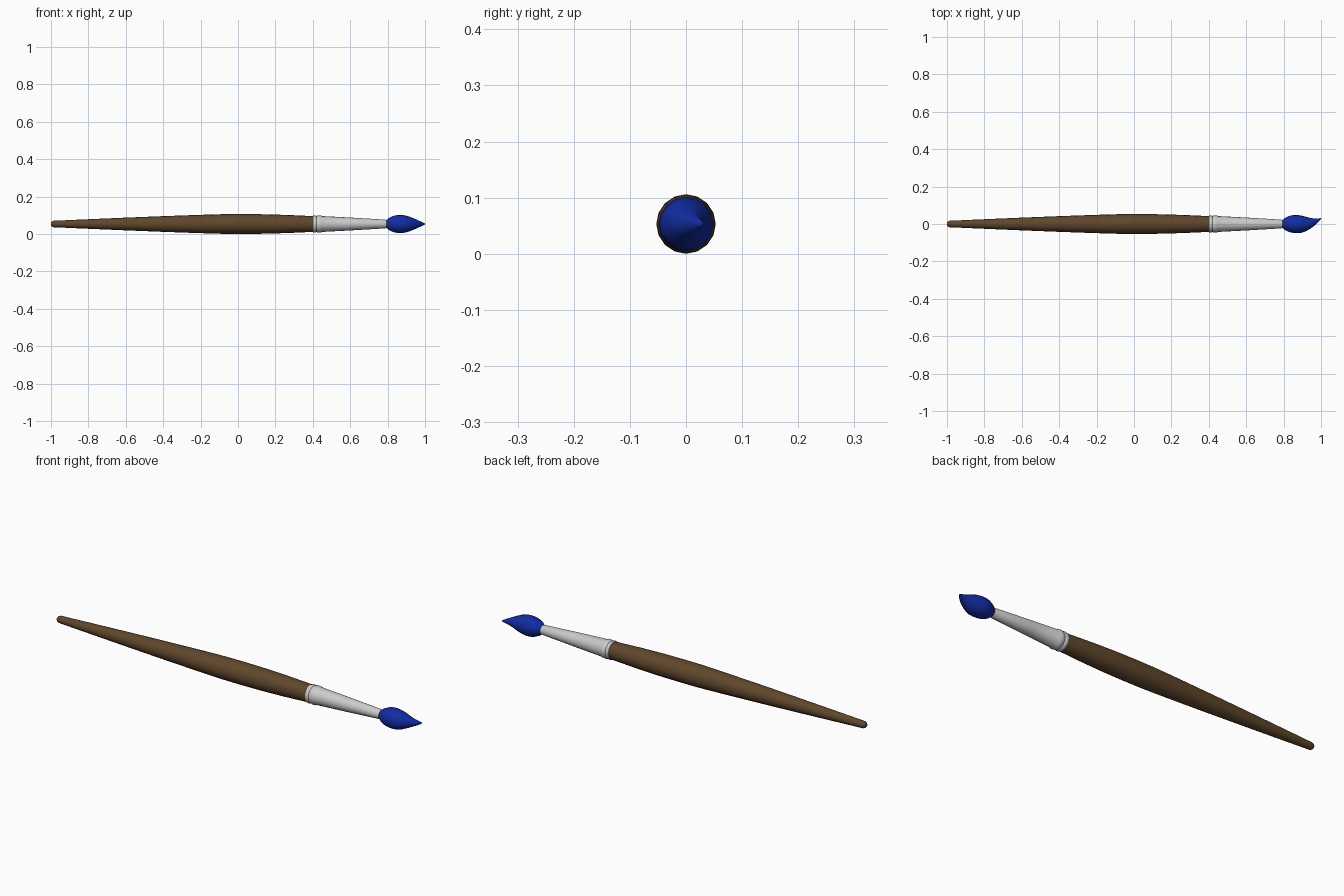
import bpy, bmesh, math

if "Cube" in bpy.data.objects:
    bpy.data.objects.remove(bpy.data.objects["Cube"])

SIDES = 16
AXIS_Z = 0.053


def material(name, color):
    m = bpy.data.materials.new(name)
    m.diffuse_color = color
    m.use_nodes = True
    m.node_tree.nodes["Principled BSDF"].inputs["Base Color"].default_value = m.diffuse_color
    return m


def loft(name, stations, mat=None, angle=40):
    """Round rings along x from (x, radius, y offset), capped at both ends."""
    bm = bmesh.new()
    rings = []
    for x, r, y in stations:
        ring = []
        for i in range(SIDES):
            a = 2 * math.pi * i / SIDES
            ring.append(bm.verts.new((x, y + r * math.cos(a), AXIS_Z + r * math.sin(a))))
        rings.append(ring)
    for a, b in zip(rings, rings[1:]):
        for i in range(SIDES):
            j = (i + 1) % SIDES
            bm.faces.new((a[i], a[j], b[j], b[i]))
    bm.faces.new(rings[0])
    bm.faces.new(rings[-1])
    bmesh.ops.recalc_face_normals(bm, faces=bm.faces)
    me = bpy.data.meshes.new(name)
    bm.to_mesh(me)
    bm.free()
    ob = bpy.data.objects.new(name, me)
    bpy.context.collection.objects.link(ob)
    if mat:
        me.materials.append(mat)
    bpy.ops.object.select_all(action='DESELECT')
    ob.select_set(True)
    bpy.context.view_layer.objects.active = ob
    bpy.ops.object.shade_smooth_by_angle(angle=math.radians(angle))
    return ob


wood = material("brown_wood", (0.115, 0.062, 0.025, 1))
blue = material("blue_bristle", (0.006, 0.025, 0.36, 1))

# Wooden handle: rounded tail, swelling in the middle
loft("handle", [(x, r, 0) for x, r in [
    (-1.0, 0.008), (-0.995, 0.014), (-0.985, 0.0175), (-0.97, 0.018),
    (-0.8, 0.0255), (-0.6, 0.034), (-0.4, 0.042), (-0.2, 0.049), (-0.08, 0.0525),
    (0.03, 0.053), (0.14, 0.052), (0.26, 0.0485), (0.405, 0.042)]], wood)

# Metal ferrule: two beads, then a long taper with a small collar
loft("ferrule", [(x, r, 0) for x, r in [
    (0.398, 0.040), (0.401, 0.0445), (0.408, 0.0462), (0.415, 0.0445), (0.419, 0.0425),
    (0.424, 0.0445), (0.432, 0.0462), (0.442, 0.0455), (0.449, 0.0425),
    (0.60, 0.0345), (0.785, 0.0235), (0.79, 0.022), (0.80, 0.0215)]], angle=30)

# Bristles: bulb drawn out to a tip bent towards +y
loft("bristles", [
    (0.792, 0.019, 0), (0.798, 0.025, 0), (0.81, 0.034, 0), (0.83, 0.043, 0),
    (0.85, 0.0475, 0), (0.872, 0.0485, 0), (0.895, 0.046, -0.001),
    (0.92, 0.0385, 0), (0.945, 0.028, 0.004), (0.965, 0.019, 0.010),
    (0.982, 0.0115, 0.018), (0.994, 0.006, 0.025), (1.0, 0.001, 0.030)], blue, 60)
